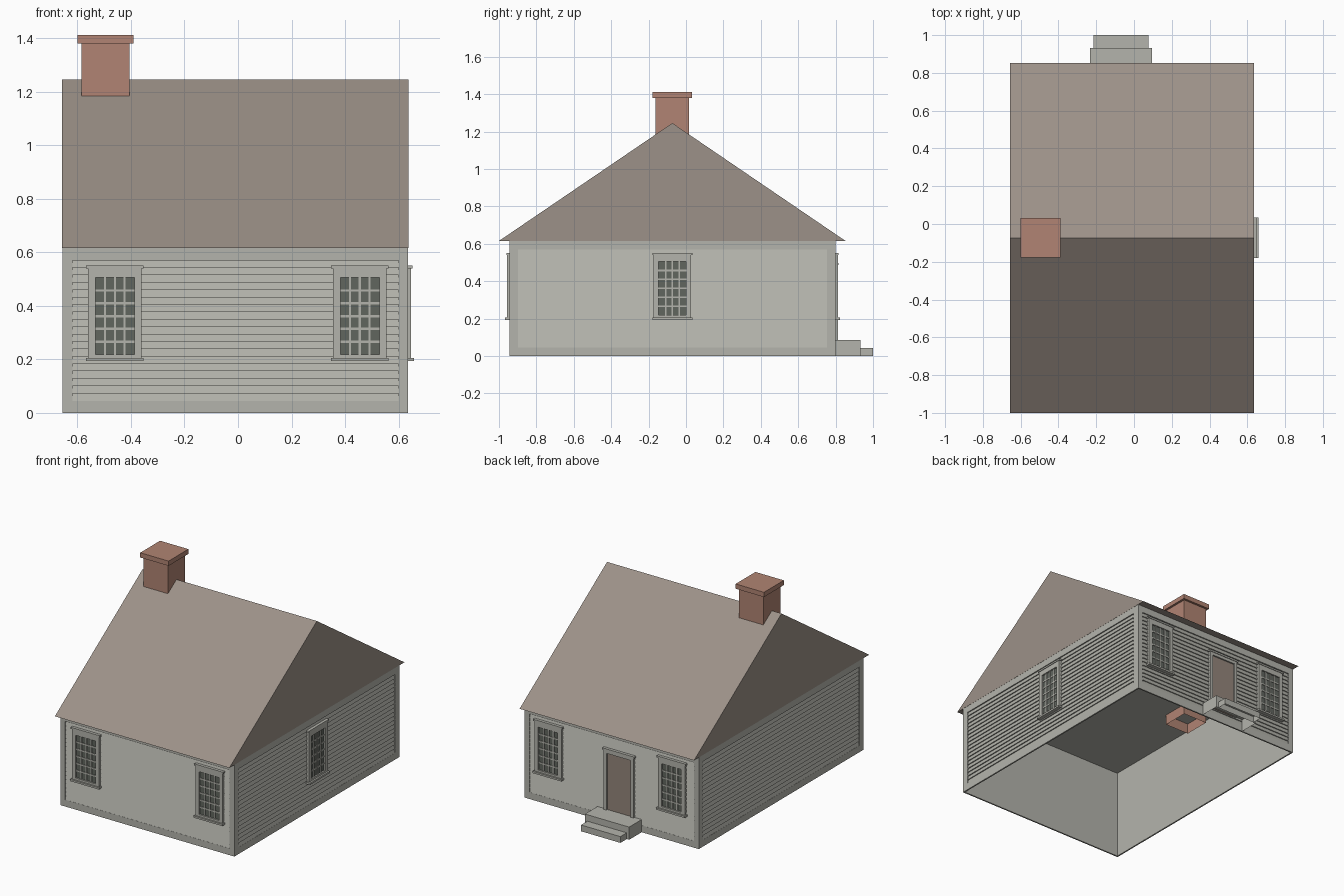
import bpy
import bmesh
from mathutils import Vector

if "Cube" in bpy.data.objects:
    bpy.data.objects.remove(bpy.data.objects["Cube"], do_unlink=True)


def material(name, srgb):
    lin = [((c / 255 + 0.055) / 1.055) ** 2.4 for c in srgb] + [1]
    mat = bpy.data.materials.new(name)
    mat.use_nodes = True
    mat.diffuse_color = lin
    mat.node_tree.nodes["Principled BSDF"].inputs["Base Color"].default_value = lin
    return mat


PAINT = material("grey paint", (180, 180, 172))
SHINGLE = material("brown shingle", (156, 145, 136))
BRICK = material("red brick", (177, 132, 115))
GLASS = material("dark glass", (97, 102, 95))
DOOR = material("brown door", (148, 134, 123))


def finish(name, bm, mat):
    bmesh.ops.recalc_face_normals(bm, faces=bm.faces)
    mesh = bpy.data.meshes.new(name)
    bm.to_mesh(mesh)
    bm.free()
    mesh.materials.append(mat)
    obj = bpy.data.objects.new(name, mesh)
    bpy.context.scene.collection.objects.link(obj)
    return obj


def add_box(bm, a, b, skip=()):
    """Box between two corners; skip lists the directions left open."""
    lo = [min(p, q) for p, q in zip(a, b)]
    hi = [max(p, q) for p, q in zip(a, b)]
    verts = bmesh.ops.create_cube(bm, size=1)["verts"]
    for v in verts:
        v.co = [h if c > 0 else l for c, l, h in zip(v.co, lo, hi)]
    faces = {f for v in verts for f in v.link_faces}
    for f in faces:
        f.normal_update()
    gone = [f for f in faces if any(f.normal.dot(Vector(s)) > 0.9 for s in skip)]
    bmesh.ops.delete(bm, geom=gone, context="FACES")


def add_prism(bm, start, end):
    """Solid between two matching outlines."""
    a = [bm.verts.new(p) for p in start]
    b = [bm.verts.new(p) for p in end]
    bm.faces.new(a)
    bm.faces.new(b[::-1])
    for i in range(len(a)):
        j = (i + 1) % len(a)
        bm.faces.new((a[i], b[i], b[j], a[j]))


DOWN, UP = (0, 0, -1), (0, 0, 1)
X0, X1, Y0, Y1 = -0.655, 0.635, -0.945, 0.80
EAVE, TRIM = 0.615, 0.01
MID_Y = -0.073

# Each wall: maps (along, outward, height) to model space
WALLS = {
    "front": (lambda u, d, z: (u, Y0 - d, z), X0, X1),
    "back": (lambda u, d, z: (u, Y1 + d, z), X0, X1),
    "left": (lambda u, d, z: (X1 + d, u, z), Y0 + TRIM, Y1 - TRIM),
    "right": (lambda u, d, z: (X0 - d, u, z), Y0 + TRIM, Y1 - TRIM),
}

# Wall shell, open underneath
bm = bmesh.new()
add_box(bm, (X0 + TRIM, Y0 + TRIM, 0), (X1 - TRIM, Y1 - TRIM, EAVE - 0.005), [DOWN])
finish("wall_shell", bm, PAINT)


# Trim boards and clapboard siding
def wall(name, place, u0, u1):
    edge, low, high, boards = 0.036, 0.045, 0.57, 19
    bm = bmesh.new()
    for ua, ub, za, zb in ((u0, u0 + edge, 0, EAVE), (u1 - edge, u1, 0, EAVE),
                           (u0 + edge, u1 - edge, 0, low),
                           (u0 + edge, u1 - edge, high, EAVE)):
        add_box(bm, place(ua, -TRIM, za), place(ub, 0, zb))
    finish(name + "_trim", bm, PAINT)

    pitch = (high - low) / boards
    profile = [(-TRIM, high), (-TRIM, low)]
    for i in range(boards):
        z = low + i * pitch
        profile += [(-0.001, z), (-0.008, z + pitch)]
    bm = bmesh.new()
    add_prism(bm, [place(u0 + edge, d, z) for d, z in profile],
              [place(u1 - edge, d, z) for d, z in profile])
    finish(name + "_siding", bm, PAINT)


for side, (place, u0, u1) in WALLS.items():
    wall(side, place, u0, u1)


# Sash windows with a grid of panes
def window(name, place, u):
    w, gw, z0, z1, g0, g1 = 0.1, 0.073, 0.205, 0.54, 0.218, 0.505
    bm = bmesh.new()

    def bar(ua, ub, za, zb, depth):
        add_box(bm, place(u + ua, -0.008, za), place(u + ub, depth, zb))

    for s in (-1, 1):
        bar(s * gw, s * w, z0, z1, 0.012)
    bar(-gw, gw, g1, z1, 0.012)
    bar(-gw, gw, z0, g0, 0.012)
    bar(-0.107, 0.107, z1, 0.551, 0.016)
    bar(-0.107, 0.107, 0.193, z0, 0.023)
    for i in range(1, 4):
        c = -gw + 2 * gw * i / 4
        bar(c - 0.004, c + 0.004, g0, g1, 0.007)
    for i in range(1, 6):
        c = g0 + (g1 - g0) * i / 6
        bar(-gw, gw, c - 0.0045, c + 0.0045, 0.006)
    finish(name + "_frame", bm, PAINT)
    bm = bmesh.new()
    add_box(bm, place(u - gw, -0.006, g0), place(u + gw, 0.002, g1))
    finish(name + "_glass", bm, GLASS)


for side in ("front", "back"):
    for label, u in (("right", -0.46), ("left", 0.455)):
        window(f"{side}_{label}_window", WALLS[side][0], u)
window("left_window", WALLS["left"][0], MID_Y)

# Door with casing
place, door_x = WALLS["back"][0], -0.068
bm = bmesh.new()
for s in (-1, 1):
    add_box(bm, place(door_x + s * 0.09, -0.008, 0.08), place(door_x + s * 0.11, 0.012, 0.485))
add_box(bm, place(door_x - 0.09, -0.008, 0.465), place(door_x + 0.09, 0.012, 0.485))
add_box(bm, place(door_x - 0.118, -0.008, 0.485), place(door_x + 0.118, 0.016, 0.497))
finish("door_casing", bm, PAINT)
bm = bmesh.new()
add_box(bm, place(door_x - 0.09, -0.006, 0.08), place(door_x + 0.09, 0.002, 0.465))
finish("door_panel", bm, DOOR)

# Steps, hollow underneath
for name, half, y0, y1, top in (("upper_step", 0.164, Y1, 0.933, 0.085),
                                ("lower_step", 0.146, 0.933, 1.0, 0.042)):
    bm = bmesh.new()
    add_box(bm, (door_x - half, y0, 0), (door_x + half, y1, top), [DOWN, (0, -1, 0)])
    finish(name, bm, PAINT)

# Gable roof
gable = [(-1.0, EAVE), (0.853, EAVE), (MID_Y, 1.245)]
bm = bmesh.new()
add_prism(bm, [(X0 - 0.002, y, z) for y, z in gable], [(X1 + 0.001, y, z) for y, z in gable])
finish("roof", bm, SHINGLE)

# Chimney, with an open flue end below the ceiling
cx = -0.495
for name, half, z0, z1, skip in (("chimney_stack", 0.09, EAVE, 1.38, [DOWN, UP]),
                                 ("chimney_flue", 0.09, 0.54, EAVE, [DOWN, UP]),
                                 ("chimney_cap", 0.105, 1.38, 1.412, [])):
    bm = bmesh.new()
    add_box(bm, (cx - half, MID_Y - half, z0), (cx + half, MID_Y + half, z1), skip)
    finish(name, bm, BRICK)
